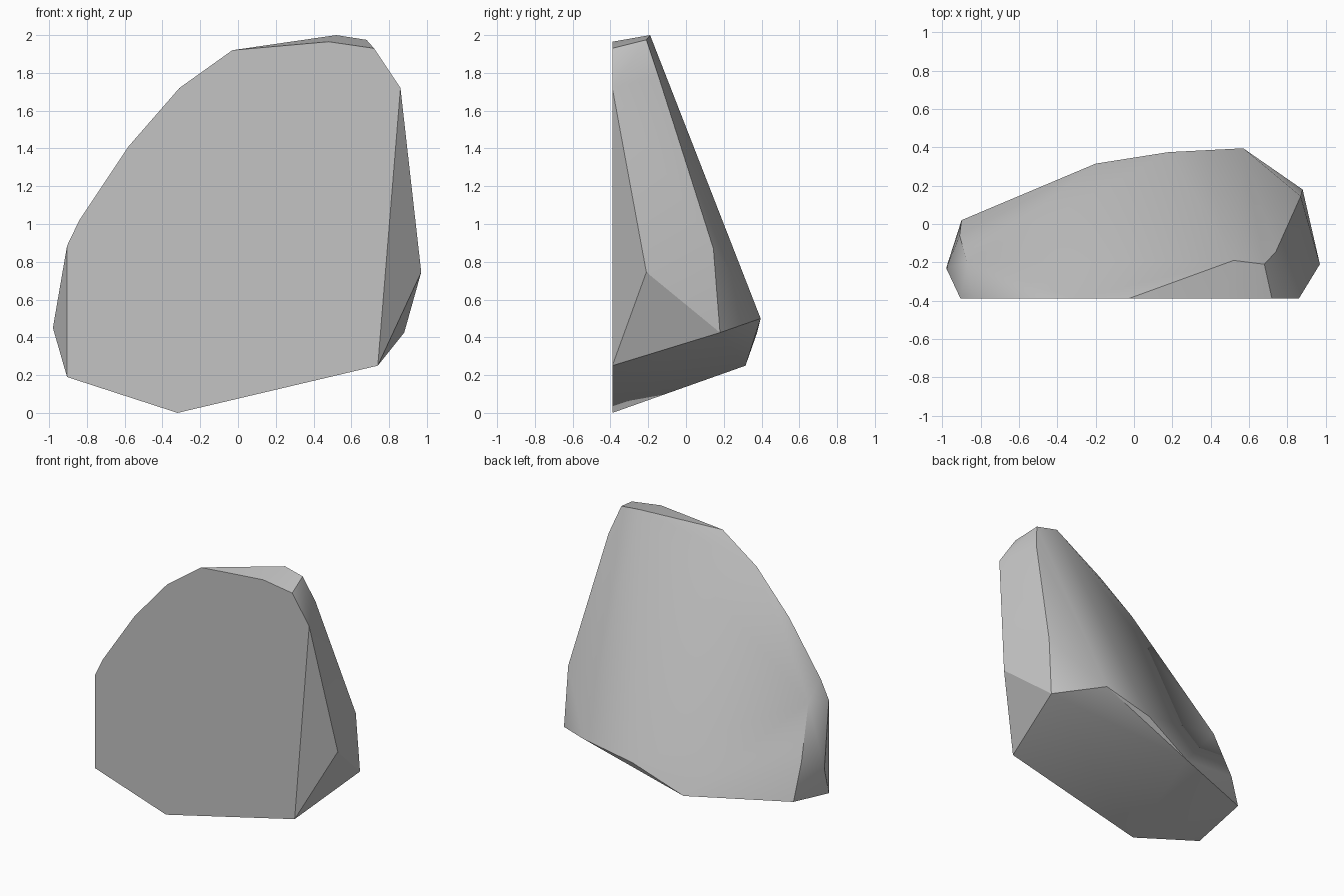
import bpy
import bmesh
import math

old = bpy.data.objects.get("Cube")
if old:
    bpy.data.objects.remove(old, do_unlink=True)

# Stone material
stone = bpy.data.materials.new("stone grey")
stone.use_nodes = True
colour = (0.55, 0.55, 0.55, 1)
stone.diffuse_color = colour
stone.node_tree.nodes["Principled BSDF"].inputs["Base Color"].default_value = colour

FRONT_Y = -0.39

# Flat cut front: outline as (x, z)
front_outline = [
    (-0.32, 0), (0.74, 0.25), (0.86, 1.72), (0.72, 1.93), (0.48, 1.965),
    (-0.03, 1.92), (-0.31, 1.72), (-0.58, 1.41), (-0.84, 1.02),
    (-0.905, 0.885), (-0.905, 0.19),
]

# Corners behind the front, as (x, y, z)
top_corners = [(0.52, -0.19, 2), (0.68, -0.21, 1.975)]
left_side_corners = [(0.97, -0.21, 0.745), (0.74, -0.145, 1.78),
                     (0.87, 0.145, 0.87), (0.88, 0.18, 0.425)]
back_corners = [(0.57, 0.395, 0.5), (0.18, 0.375, 0.42), (-0.2, 0.315, 0.25)]
right_side_corners = [(-0.9, 0.02, 0.28), (-0.91, -0.06, 0.55),
                      (-0.87, -0.2, 0.93), (-0.98, -0.23, 0.45)]


def build_rock(name, corners, material):
    """Wrap the corners in a faceted convex shell."""
    bm = bmesh.new()
    for corner in corners:
        bm.verts.new(corner)
    bmesh.ops.convex_hull(bm, input=bm.verts[:], use_existing_faces=False)
    loose = [v for v in bm.verts if not v.link_faces]
    bmesh.ops.delete(bm, geom=loose, context='VERTS')
    # Merge the coplanar triangles into clean flat faces
    bmesh.ops.dissolve_limit(bm, angle_limit=math.radians(1),
                             verts=[], edges=bm.edges[:])
    bmesh.ops.recalc_face_normals(bm, faces=bm.faces[:])
    mesh = bpy.data.meshes.new(name)
    bm.to_mesh(mesh)
    bm.free()
    mesh.materials.append(material)
    obj = bpy.data.objects.new(name, mesh)
    bpy.context.collection.objects.link(obj)
    return obj


front_corners = [(x, FRONT_Y, z) for x, z in front_outline]
rock = build_rock("rock", front_corners + top_corners + left_side_corners
                  + back_corners + right_side_corners, stone)

# Soft shading over gentle bends, crisp on the sharp breaks
bpy.ops.object.select_all(action='DESELECT')
rock.select_set(True)
bpy.context.view_layer.objects.active = rock
bpy.ops.object.shade_smooth_by_angle(angle=math.radians(32))
